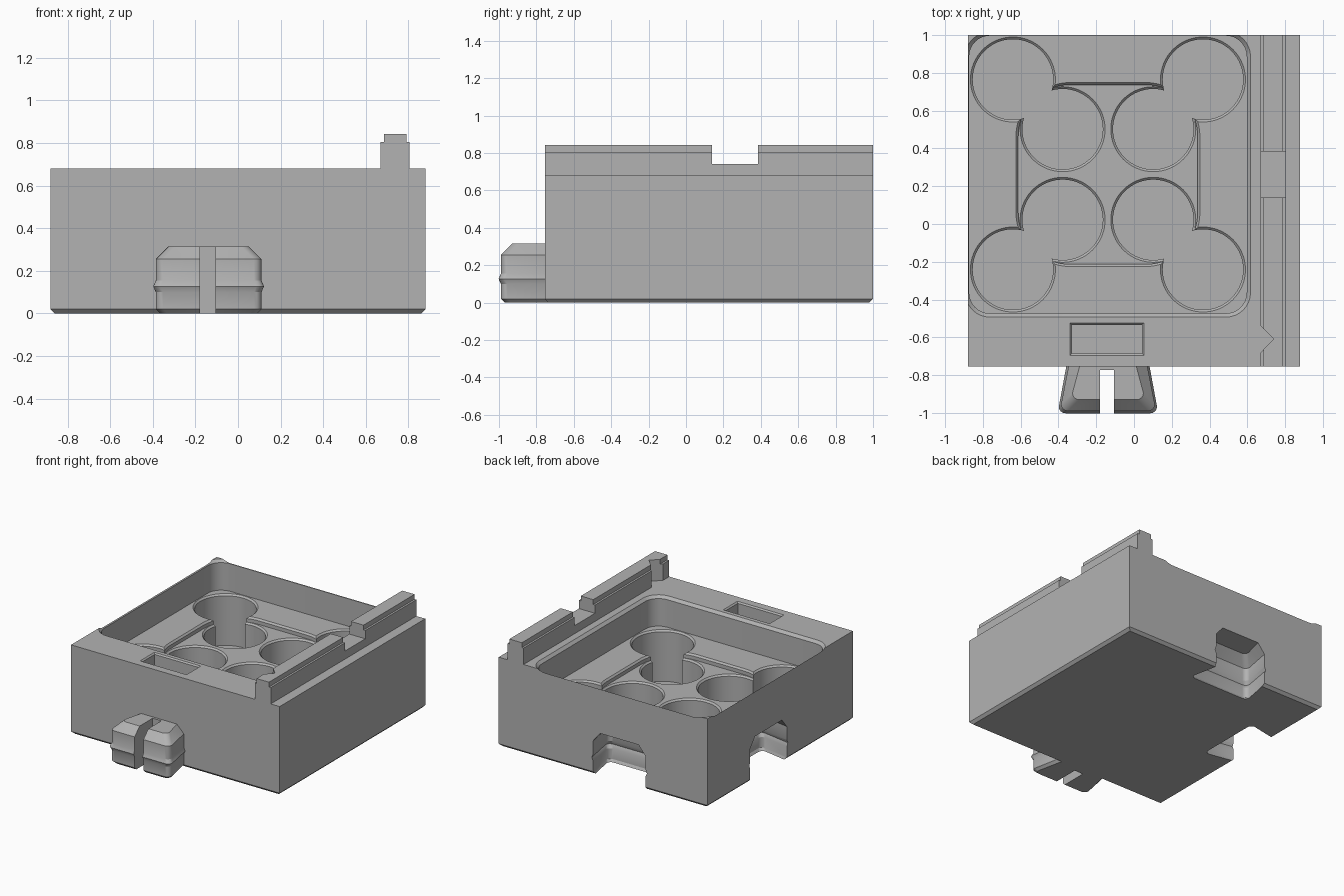
import bpy, bmesh
from math import sin, cos, pi, radians

cube = bpy.data.objects.get("Cube")
if cube:
    bpy.data.objects.remove(cube, do_unlink=True)

# Single plastic colour
grey = bpy.data.materials.new("grey_plastic")
grey.use_nodes = True
colour = (0.45, 0.45, 0.45, 1)
grey.diffuse_color = colour
grey.node_tree.nodes["Principled BSDF"].inputs["Base Color"].default_value = colour


def loft(name, rings):
    """Closed solid skinned through rings with equal point counts."""
    bm = bmesh.new()
    loops = [[bm.verts.new(p) for p in ring] for ring in rings]
    n = len(loops[0])
    for a, b in zip(loops, loops[1:]):
        for i in range(n):
            j = (i + 1) % n
            bm.faces.new((a[i], a[j], b[j], b[i]))
    bm.faces.new(loops[0][::-1])
    bm.faces.new(loops[-1])
    bmesh.ops.recalc_face_normals(bm, faces=bm.faces)
    mesh = bpy.data.meshes.new(name)
    bm.to_mesh(mesh)
    bm.free()
    mesh.materials.append(grey)
    obj = bpy.data.objects.new(name, mesh)
    bpy.context.collection.objects.link(obj)
    return obj


def rect(cx, cy, hx, hy, z, r=0.0, steps=8):
    """Rectangle outline at height z, with optional rounded corners."""
    if r == 0:
        return [(cx + sx * hx, cy + sy * hy, z)
                for sx, sy in ((1, 1), (-1, 1), (-1, -1), (1, -1))]
    ring = []
    for q, (sx, sy) in enumerate(((1, 1), (-1, 1), (-1, -1), (1, -1))):
        for k in range(steps + 1):
            a = (q + k / steps) * pi / 2
            ring.append((cx + sx * (hx - r) + r * cos(a),
                         cy + sy * (hy - r) + r * sin(a), z))
    return ring


def circle(cx, cy, r, z, n=64):
    return [(cx + r * cos(2 * pi * i / n), cy + r * sin(2 * pi * i / n), z)
            for i in range(n)]


def apply_boolean(target, cutter, operation="DIFFERENCE"):
    cutter.hide_render = True
    mod = target.modifiers.new("shape", "BOOLEAN")
    mod.operation = operation
    mod.solver = "EXACT"
    mod.object = cutter
    bpy.context.view_layer.objects.active = target
    bpy.ops.object.modifier_apply(modifier=mod.name)
    bpy.data.objects.remove(cutter, do_unlink=True)


def dovetail(name, place, grow=0.0, z_start=0.0):
    """Flared plug with a snap ridge; place maps local (x, y) to the world."""
    levels = [(z_start, 0.02), (0.02, 0), (0.1, 0), (0.127, -0.012),
              (0.155, 0), (0.255, 0), (0.315, 0.06)]
    rings = []
    for z, inset in levels:
        if z > 0.3:
            z += grow
        inset -= grow
        end, r = 0.235 - inset, 0.035
        near, far = 0.205 - inset, 0.248 - inset
        half = [(near, 0.02)]
        for k in range(5):
            a = k * pi / 8
            half.append((far - r + r * cos(a), -end + r - r * sin(a)))
        outline = half + [(-x, y) for x, y in reversed(half)]
        rings.append([(*place(x, y), z) for x, y in outline])
    return loft(name, rings)


CX, CY = -0.138, 0.262      # centre of the cell layout
FRONT, TOP, FLOOR = -0.755, 0.68, 0.45
MID_Y = (1 + FRONT) / 2
HALF_Y = (1 - FRONT) / 2

# Main block with chamfered underside
body = loft("tray_body", [rect(0, MID_Y, 0.88 - i, HALF_Y - i, z)
                          for z, i in ((0, 0.02), (0.02, 0), (TOP, 0))])

# Large rounded pocket with chamfered rim
apply_boolean(body, loft("pocket_cutter", [
    rect(CX, CY, 0.735 + e, 0.735 + e, z, 0.11 + e)
    for z, e in ((FLOOR, 0), (TOP - 0.02, 0), (TOP + 0.02, 0.04))]))

# Shallow rounded recess in the pocket floor
apply_boolean(body, loft("recess_cutter", [
    rect(CX, CY, h, h, z, h - 0.2, 16)
    for z, h in ((0.41, 0.475), (0.437, 0.475), (FLOOR, 0.487), (0.47, 0.487))]))

# Eight round wells: inner four open in the recess, outer four in the floor
for offset, rim in ((0.24, 0.41), (0.503, FLOOR)):
    for sx in (-1, 1):
        for sy in (-1, 1):
            x, y = CX + sx * offset, CY + sy * offset
            apply_boolean(body, loft("well_cutter", [
                circle(x, y, r, z) for z, r in
                ((0.06, 0.213), (rim - 0.012, 0.213), (rim, 0.225), (0.47, 0.225))]))

# Small rectangular slot in the front margin
apply_boolean(body, loft("slot_cutter", [
    rect(-0.143, -0.61, 0.186 + e, 0.076 + e, z)
    for z, e in ((0.56, 0), (TOP - 0.01, 0), (TOP + 0.01, 0.02))]))

# Sockets in the back and left-hand faces
apply_boolean(body, dovetail("back_socket_cutter",
                             lambda x, y: (CX + x, 1 + y), 0.012, -0.02))
apply_boolean(body, dovetail("side_socket_cutter",
                             lambda x, y: (-0.88 - y, CY + x), 0.012, -0.02))

# Stepped rail along the top, with a wide notch and a V groove
section = [(0.67, TOP - 0.02), (0.805, TOP - 0.02), (0.805, 0.805), (0.79, 0.805),
           (0.79, 0.842), (0.685, 0.842), (0.685, 0.805), (0.67, 0.805)]
rail = loft("top_rail", [[(x, y, z) for x, z in section] for y in (FRONT, 1)])
apply_boolean(rail, loft("rail_notch_cutter", [
    rect(0.74, 0.262, 0.2, 0.122, z) for z in (0.742, 0.95)]))
apply_boolean(rail, loft("rail_groove_cutter", [
    [(0.66, -0.53, z), (0.74, -0.61, z), (0.66, -0.69, z)] for z in (TOP, 0.95)]))

# Split plug on the front
plug = dovetail("front_plug", lambda x, y: (CX + x, FRONT + y))
apply_boolean(plug, loft("plug_split_cutter", [
    rect(-0.142, -0.9, 0.037, 0.127, z) for z in (-0.1, 0.5)]))

# Smooth the curved walls, keep hard edges crisp
for obj in (body, rail, plug):
    bpy.ops.object.select_all(action="DESELECT")
    obj.select_set(True)
    bpy.context.view_layer.objects.active = obj
    bpy.ops.object.shade_smooth_by_angle(angle=radians(25))
